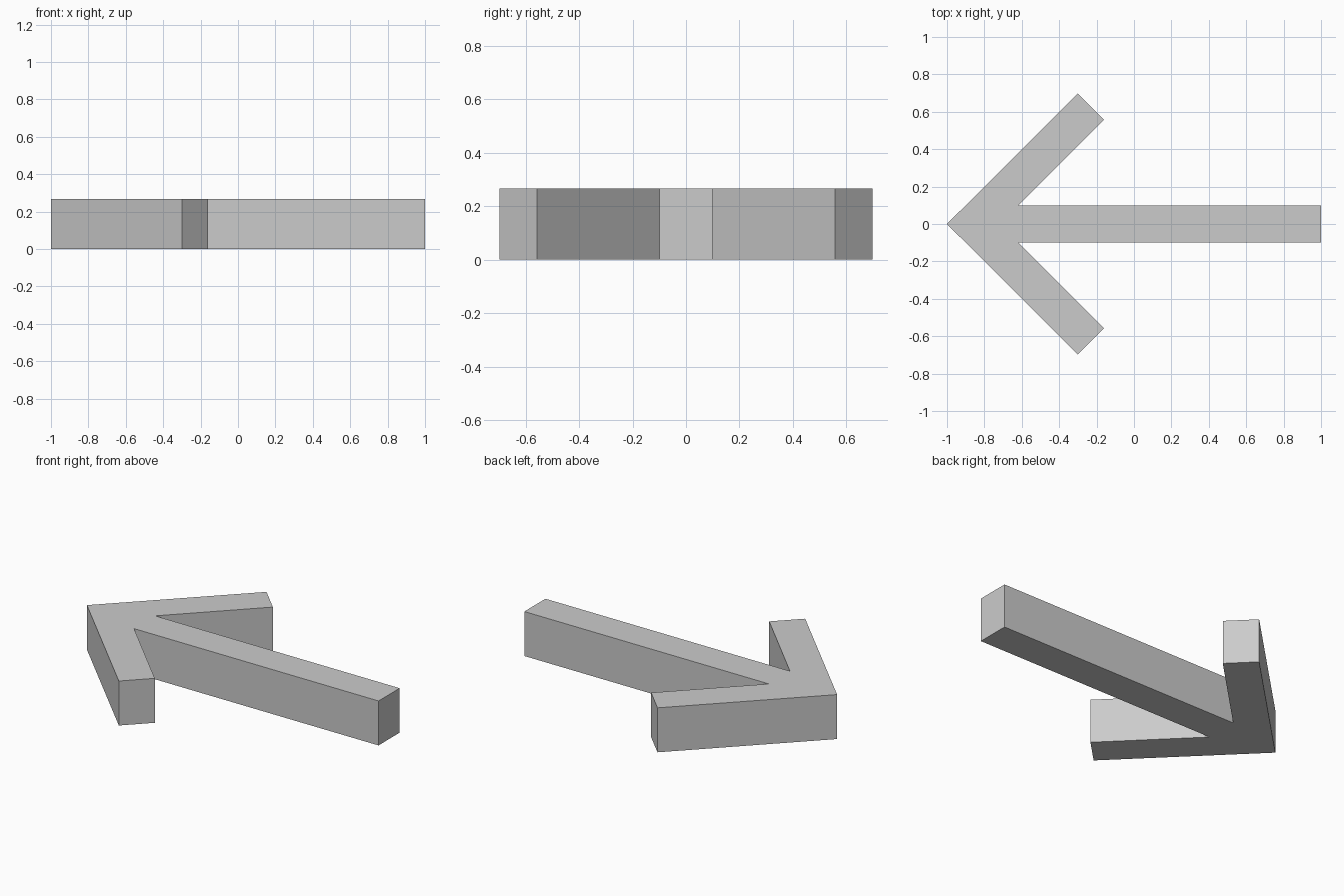
import bpy
import bmesh

cube = bpy.data.objects.get("Cube")
if cube:
    bpy.data.objects.remove(cube, do_unlink=True)

HEIGHT = 0.266

# Flat grey finish
grey = bpy.data.materials.new("grey")
grey.use_nodes = True
colour = (0.6, 0.6, 0.6, 1)
grey.diffuse_color = colour
grey.node_tree.nodes["Principled BSDF"].inputs["Base Color"].default_value = colour

# Half outline from the tip to the tail, mirrored across the shaft
half = [(-0.3, 0.698), (-0.16, 0.558), (-0.618, 0.1), (1, 0.1)]
outline = [(-1, 0)] + [(x, -y) for x, y in half] + half[::-1]

# Arrow: one flat outline extruded upward
bm = bmesh.new()
base = bm.faces.new([bm.verts.new((x, y, 0)) for x, y in outline])
raised = bmesh.ops.extrude_face_region(bm, geom=[base], use_keep_orig=True)
top = [v for v in raised["geom"] if isinstance(v, bmesh.types.BMVert)]
bmesh.ops.translate(bm, verts=top, vec=(0, 0, HEIGHT))
bmesh.ops.recalc_face_normals(bm, faces=bm.faces)

mesh = bpy.data.meshes.new("arrow")
bm.to_mesh(mesh)
bm.free()
mesh.materials.append(grey)
arrow = bpy.data.objects.new("arrow", mesh)
bpy.context.collection.objects.link(arrow)
